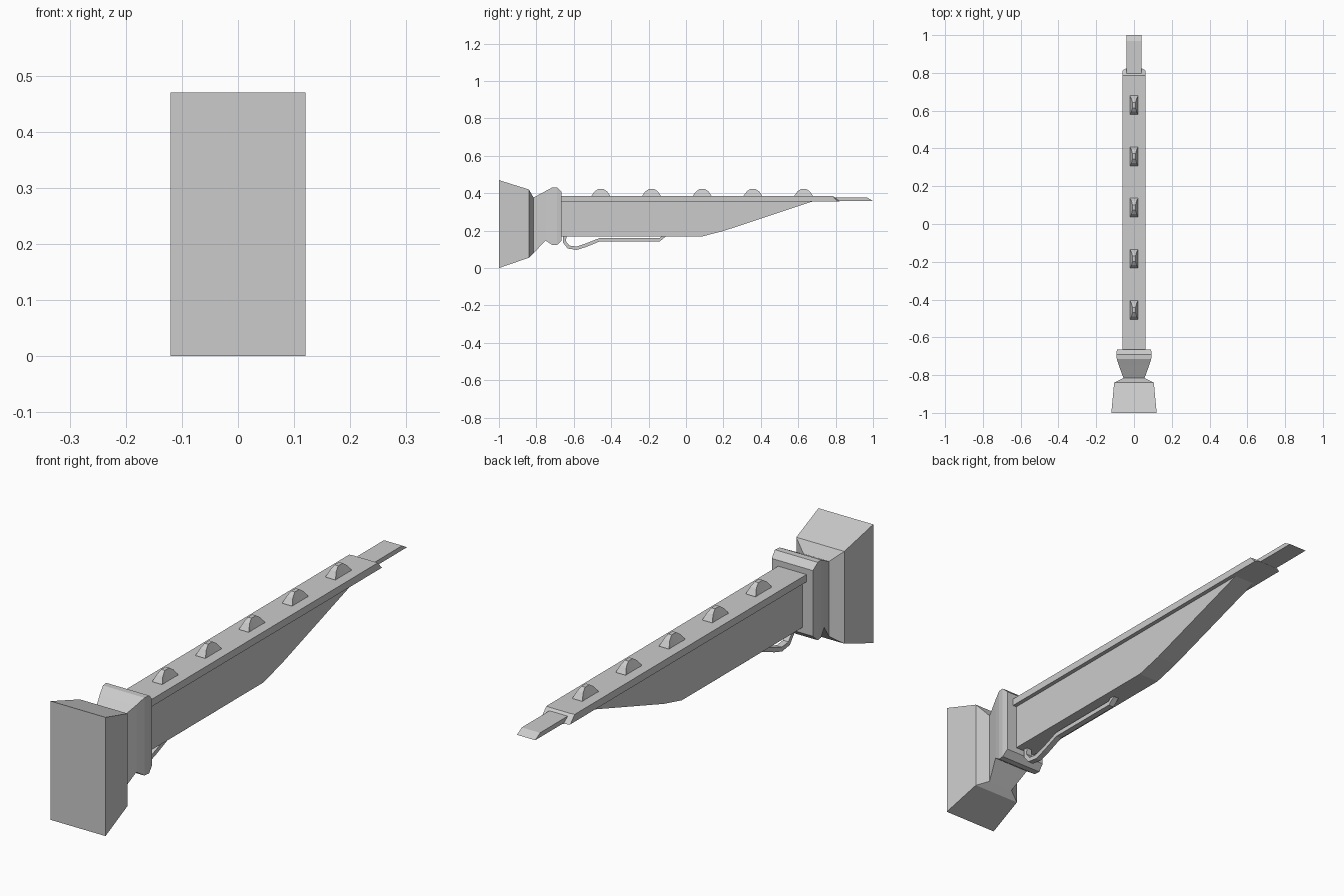
import bpy, bmesh
from mathutils import Vector

cube = bpy.data.objects.get("Cube")
if cube:
    bpy.data.objects.remove(cube, do_unlink=True)

grey = bpy.data.materials.new("plain_grey")
grey.use_nodes = True
colour = (0.6, 0.6, 0.6, 1)
grey.diffuse_color = colour
grey.node_tree.nodes["Principled BSDF"].inputs["Base Color"].default_value = colour


def loft(name, rings):
    """Join rings of equal point count and cap both ends."""
    bm = bmesh.new()
    loops = [[bm.verts.new(p) for p in ring] for ring in rings]
    n = len(loops[0])
    for a, b in zip(loops, loops[1:]):
        for i in range(n):
            j = (i + 1) % n
            bm.faces.new((a[i], a[j], b[j], b[i]))
    bm.faces.new(loops[0])
    bm.faces.new(loops[-1])
    bmesh.ops.recalc_face_normals(bm, faces=bm.faces)
    mesh = bpy.data.meshes.new(name)
    bm.to_mesh(mesh)
    bm.free()
    mesh.materials.append(grey)
    obj = bpy.data.objects.new(name, mesh)
    bpy.context.collection.objects.link(obj)
    return obj


def box_ring(y, half, low, high, top_half=None):
    t = half if top_half is None else top_half
    return [(-half, y, low), (half, y, low), (t, y, high), (-t, y, high)]


def prism(name, half, profile):
    return loft(name, [[(x, y, z) for y, z in profile] for x in (-half, half)])


# Butt block, pinched neck and flared collar
loft("butt_and_collar", [box_ring(*s) for s in (
    (-1, .12, 0, .47), (-.84, .105, .055, .42), (-.815, .056, .08, .377),
    (-.75, .08, .147, .412), (-.715, .091, .123, .431),
    (-.69, .094, .123, .431), (-.665, .09, .147, .407))])

# Main body with its underside rising to the front
prism("body", .045, [(-.68, .17), (.09, .17), (.2, .198), (.68, .357), (-.68, .357)])

# Top rail with a sloped, corner-cut end
rail_rings = []
for half, end in ((.062, .8), (.042, .812)):
    rail_rings.append((half, end))
(hw, y0), (hn, y1) = rail_rings
low, high = .355, .384
bottom = [(-hw, -.68), (hw, -.68), (hw, y0 + .012), (hn, y1 + .012), (-hn, y1 + .012), (-hw, y0 + .012)]
top = [(-hw, -.68), (hw, -.68), (hw, .785), (hn, .787), (-hn, .787), (-hw, .785)]
loft("top_rail", [[(x, y, low) for x, y in bottom], [(x, y, high) for x, y in top]])

# Flat muzzle tongue
prism("muzzle", .04, [(.77, .358), (1, .358), (.97, .376), (.77, .376)])

# Rounded sight ridges, narrowing as they rise
for i in range(5):
    mid = -.455 + i * .271
    rings = []
    for dy, h in ((-.05, .001), (-.034, .024), (-.014, .038), (.014, .038), (.034, .024), (.05, .001)):
        rings.append(box_ring(mid + dy, .022, .38, .385 + h, .022 - .37 * h))
    loft(f"sight_ridge_{i + 1}", rings)

# Bent lever under the body
path = [Vector(p) for p in ((-.648, .175), (-.65, .14), (-.628, .112), (-.585, .106),
                            (-.54, .12), (-.46, .152), (-.14, .152), (-.115, .175))]
rings = []
for i, p in enumerate(path):
    d = (path[min(i + 1, len(path) - 1)] - path[max(i - 1, 0)]).normalized()
    n = Vector((-d.y, d.x)) * .009
    a, b = p + n, p - n
    rings.append([(-.012, *a), (.012, *a), (.012, *b), (-.012, *b)])
loft("lever", rings)
